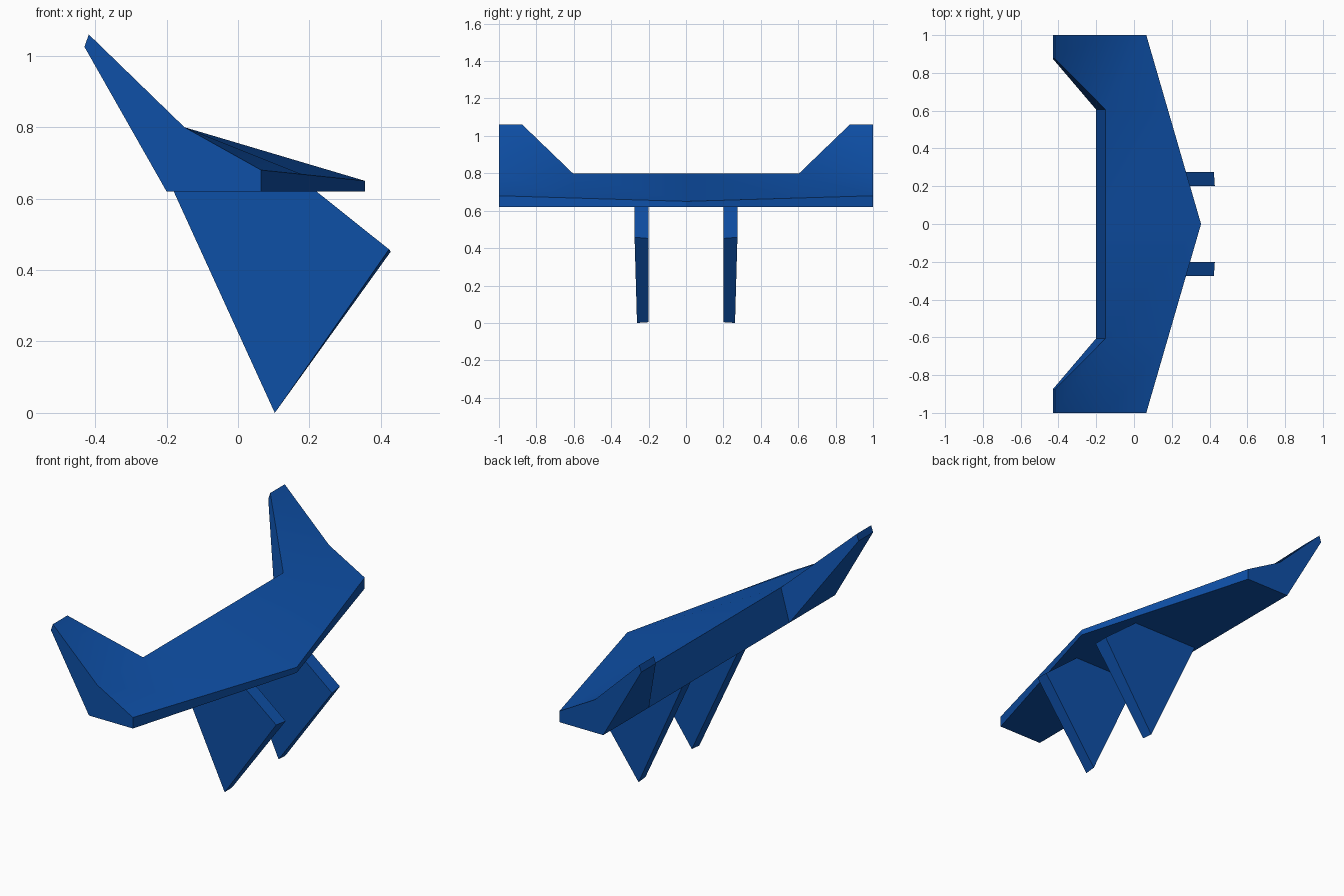
import bpy
import bmesh

cube = bpy.data.objects.get("Cube")
if cube:
    bpy.data.objects.remove(cube, do_unlink=True)

blue = bpy.data.materials.new("deep blue")
blue.use_nodes = True
blue.diffuse_color = (0.0044, 0.08, 0.39, 1)
blue.node_tree.nodes["Principled BSDF"].inputs["Base Color"].default_value = blue.diffuse_color


def loft(bm, sections):
    """Skin matching rings of points and cap both ends."""
    rings = [[bm.verts.new(p) for p in s] for s in sections]
    n = len(rings[0])
    for a, b in zip(rings, rings[1:]):
        for i in range(n):
            j = (i + 1) % n
            bm.faces.new((a[i], a[j], b[j], b[i]))
    bm.faces.new(rings[0][::-1])
    bm.faces.new(rings[-1])


def finish(bm, name):
    bmesh.ops.recalc_face_normals(bm, faces=bm.faces[:])
    mesh = bpy.data.meshes.new(name)
    bm.to_mesh(mesh)
    bm.free()
    mesh.materials.append(blue)
    obj = bpy.data.objects.new(name, mesh)
    bpy.context.collection.objects.link(obj)
    bpy.ops.object.select_all(action='DESELECT')
    obj.select_set(True)
    bpy.context.view_layer.objects.active = obj
    bpy.ops.object.shade_smooth_by_angle(angle=0.5)


# Swept wing: wedge section, deepest at the trailing edge
ROOT = 0.605


def wing_section(y):
    front = 0.355 - 0.29 * abs(y)
    top = 0.65 + 0.03 * abs(y)
    return [(-0.2, y, 0.62), (-0.15, y, 0.8), (front, y, top), (front, y, 0.62)]


bm = bmesh.new()
loft(bm, [wing_section(y) for y in (-1, -ROOT, 0, ROOT, 1)])

# Raised wing tips: pull the outer trailing faces back and up
outer = [f for f in bm.faces
         if all(v.co.x < -0.1 for v in f.verts)
         and abs(f.calc_center_median().y) > ROOT]
for face in outer:
    tip = bmesh.ops.extrude_discrete_faces(bm, faces=[face])["faces"][0]
    for v in tip.verts:
        side = 1 if v.co.y > 0 else -1
        upper = v.co.z > 0.7
        y = 1 if abs(v.co.y) > 0.9 else 0.875
        v.co = (-0.418, side * y, 1.06) if upper else (-0.43, side * y, 1.025)
finish(bm, "wing")

# Pair of kite-shaped fins below, thinning toward the lower point
inner = [(-0.18, 0.62), (0.22, 0.62), (0.428, 0.452), (0.105, 0.004)]
outer_edge = [(-0.18, 0.62), (0.22, 0.62), (0.423, 0.458), (0.103, 0)]
widths = [0.275, 0.275, 0.275, 0.262]
for side, name in ((-1, "near_fin"), (1, "far_fin")):
    bm = bmesh.new()
    loft(bm, [[(x, side * 0.2, z) for x, z in inner],
              [(x, side * w, z) for (x, z), w in zip(outer_edge, widths)]])
    finish(bm, name)
